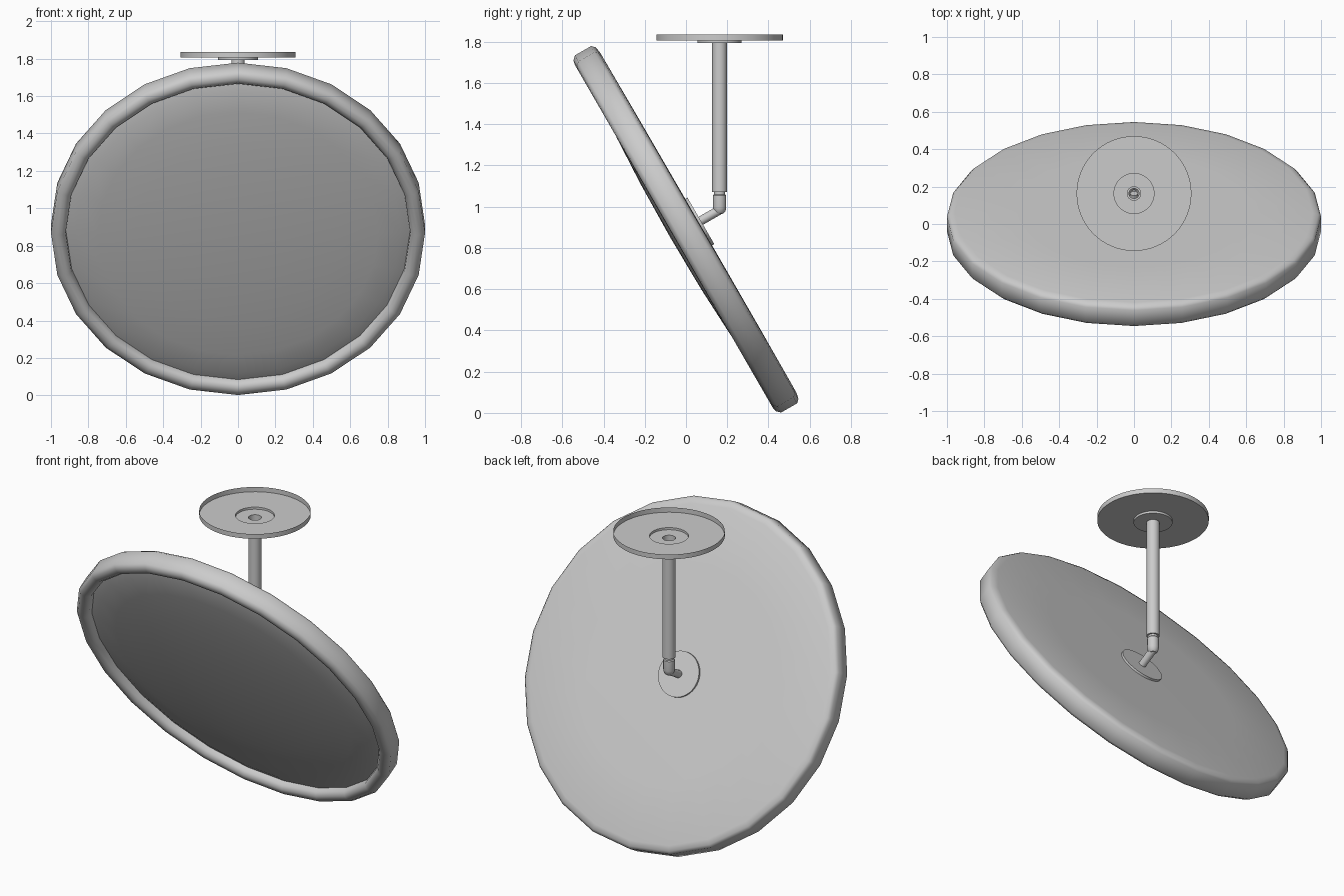
import bpy, bmesh, math
from mathutils import Matrix, Vector

if "Cube" in bpy.data.objects:
    bpy.data.objects.remove(bpy.data.objects["Cube"])

ROD_Y = 0.163
TILT = Matrix.Translation((0, 0, 0.89)) @ Matrix.Rotation(math.radians(-60), 4, 'X')


def lathe(name, profile, sides, matrix=Matrix(), angle=35):
    """Revolve (radius, height) points around local z; radius 0 closes to a pole."""
    bm = bmesh.new()
    rings = []
    for r, h in profile:
        if r == 0:
            rings.append([bm.verts.new((0, 0, h))] * sides)
        else:
            rings.append([bm.verts.new((r * math.cos(2 * math.pi * i / sides),
                                        r * math.sin(2 * math.pi * i / sides), h))
                          for i in range(sides)])
    for a, b in zip(rings, rings[1:]):
        for i in range(sides):
            j = (i + 1) % sides
            bm.faces.new(dict.fromkeys((a[i], a[j], b[j], b[i])))
    bmesh.ops.recalc_face_normals(bm, faces=bm.faces)
    mesh = bpy.data.meshes.new(name)
    bm.to_mesh(mesh)
    bm.free()
    ob = bpy.data.objects.new(name, mesh)
    bpy.context.collection.objects.link(ob)
    ob.matrix_world = matrix
    bpy.ops.object.select_all(action='DESELECT')
    ob.select_set(True)
    bpy.context.view_layer.objects.active = ob
    bpy.ops.object.shade_smooth_by_angle(angle=math.radians(angle))
    return ob


# domed mirror face, set slightly inside the frame (local -z faces the viewer)
lathe("mirror_glass", [(0, -.086), (.3, -.081), (.55, -.069), (.75, -.052),
                       (.87, -.036), (.93, -.014)], 24, TILT)

# rounded frame and smooth back
lathe("mirror_frame", [(.92, -.012), (.922, -.045), (.94, -.064), (.96, -.068),
                       (.982, -.063), (1, -.045), (1, .045), (.985, .061),
                       (.955, .068), (.6, .07), (0, .071)], 24, TILT, 50)

# round mounting plate on the back
lathe("back_plate", [(0, .068), (.13, .068), (.13, .083), (0, .083)], 48, TILT)

# short arm along the mirror axis up to the elbow
reach = ROD_Y / math.cos(math.radians(30))
elbow_z = 0.89 + reach * 0.5
lathe("arm", [(0, .08), (.022, .08), (.022, reach), (0, reach)], 24, TILT)

# elbow: rounded knuckle with a vertical sleeve
at_rod = Matrix.Translation((0, ROD_Y, 0))
r = .032
knuckle = [(0, elbow_z - .02), (.018, elbow_z - .018), (.028, elbow_z - .008), (r, elbow_z + .012)]
lathe("elbow", knuckle + [(r, 1.055), (.027, 1.06), (.027, 1.075)], 24, at_rod)

# hollow hanging rod
lathe("rod", [(.027, 1.072), (.036, 1.072), (.036, 1.793)], 32, at_rod)

# open-topped ceiling rose with stepped centre
lathe("ceiling_rose", [(.036, 1.793), (.107, 1.793), (.107, 1.806),
                       (.307, 1.806), (.307, 1.835)], 64, at_rod)
